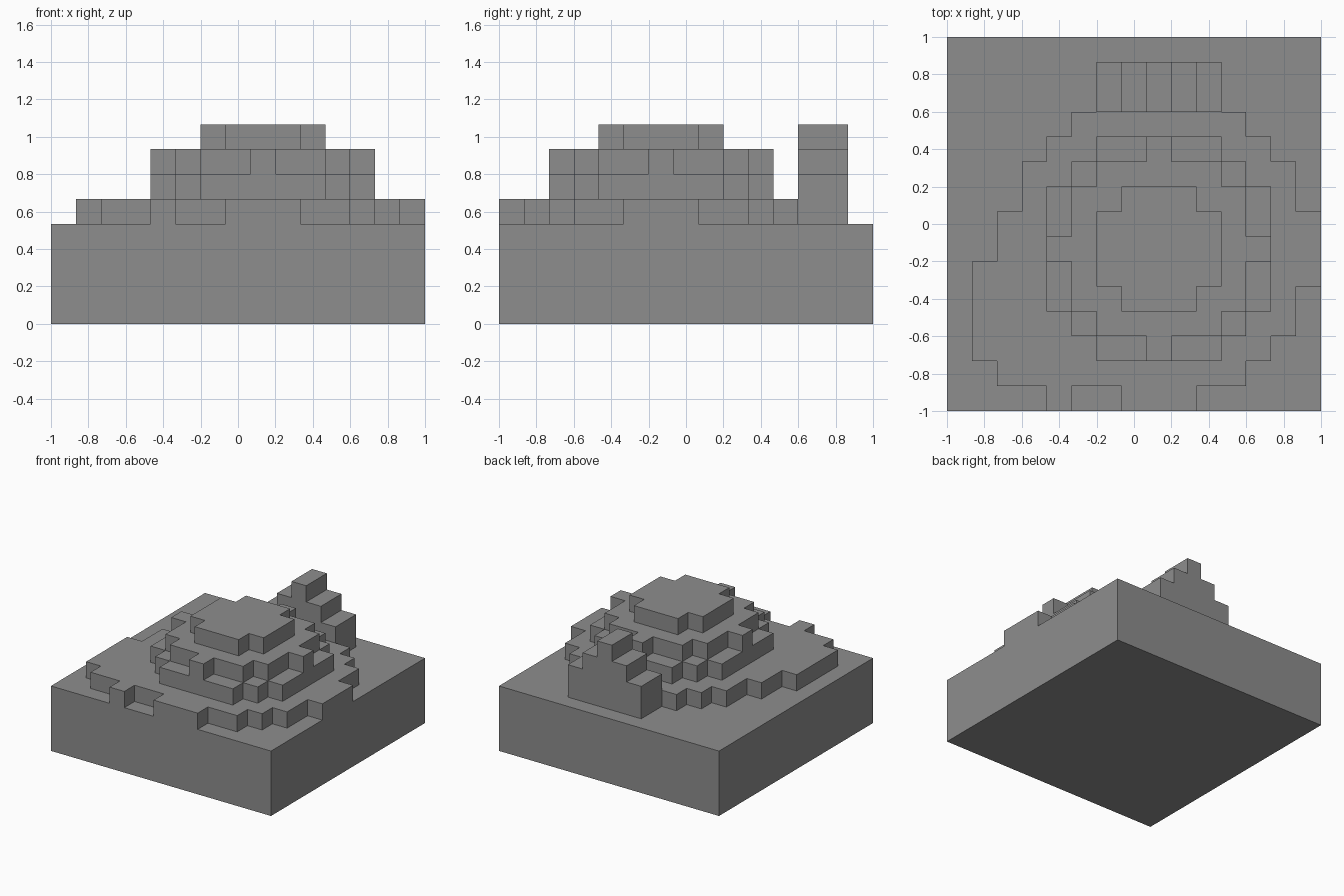
import bpy
import bmesh
from mathutils import Matrix, Vector

cube = bpy.data.objects.get("Cube")
if cube:
    bpy.data.objects.remove(cube, do_unlink=True)

GRID = 15
CELL = 2 / GRID

stone = bpy.data.materials.new("stone_grey")
stone.use_nodes = True
grey = (0.27, 0.27, 0.27, 1)
stone.diffuse_color = grey
stone.node_tree.nodes["Principled BSDF"].inputs["Base Color"].default_value = grey


def slab(name, rows, depth, to_world):
    """Fill grid cells from {row: [(start, end), ...]}, merge them, extrude by depth."""
    bm = bmesh.new()
    corners = {}

    def corner(u, v):
        if (u, v) not in corners:
            corners[u, v] = bm.verts.new((u, v, 0))
        return corners[u, v]

    for v, spans in rows.items():
        for start, end in spans:
            for u in range(start, end):
                bm.faces.new([corner(u, v), corner(u + 1, v),
                              corner(u + 1, v + 1), corner(u, v + 1)])
    bmesh.ops.dissolve_limit(bm, angle_limit=0.01, verts=bm.verts[:], edges=bm.edges[:])
    top = bmesh.ops.extrude_face_region(bm, geom=bm.faces[:], use_keep_orig=True)
    moved = [g for g in top["geom"] if isinstance(g, bmesh.types.BMVert)]
    bmesh.ops.translate(bm, verts=moved, vec=(0, 0, depth))
    bm.transform(to_world)
    bmesh.ops.recalc_face_normals(bm, faces=bm.faces[:])
    mesh = bpy.data.meshes.new(name)
    bm.to_mesh(mesh)
    bm.free()
    mesh.materials.append(stone)
    obj = bpy.data.objects.new(name, mesh)
    bpy.context.collection.objects.link(obj)
    return obj


def terrace(name, rows, level, depth=1):
    """Horizontal slab resting on the given level."""
    place = Matrix.Translation((-1, -1, level * CELL)) @ Matrix.Scale(CELL, 4)
    return slab(name, rows, depth, place)


def spans(first, *pairs):
    """One span per row, counted up from the first row."""
    return {first + i: [pair] for i, pair in enumerate(pairs)}


# Square ground block
terrace("ground_block", {r: [(0, GRID)] for r in range(GRID)}, 0, 4)

# Irregular lowest terrace, reaching the front and one side
low = spans(1, (2, 12), (1, 13), (1, 14), (1, 14), (1, 15), (2, 15),
            (2, 15), (3, 14), (3, 14), (4, 13), (5, 12))
low[0] = [(4, 5), (7, 10)]
terrace("lower_terrace", low, 4)

# Round middle terraces
wide = (4, 13)
terrace("middle_terrace",
        spans(2, (6, 11), (5, 12), wide, wide, wide, wide, wide, (5, 12), (6, 11)), 5)
inner = (5, 12)
terrace("upper_terrace",
        spans(2, (8, 9), (6, 11), inner, inner, wide, inner, inner, (6, 11), (8, 9)), 6)

# Flat summit
crown = (6, 11)
terrace("summit", spans(4, (7, 10), crown, crown, crown, (7, 10)), 7)

# Stepped wall behind the mound, drawn upright and extruded along y
upright = Matrix(((CELL, 0, 0, -1),
                  (0, 0, CELL, -1 + 12 * CELL),
                  (0, CELL, 0, 0),
                  (0, 0, 0, 1)))
slab("stepped_wall", spans(4, crown, crown, (7, 10), (8, 9)), 2, upright)
